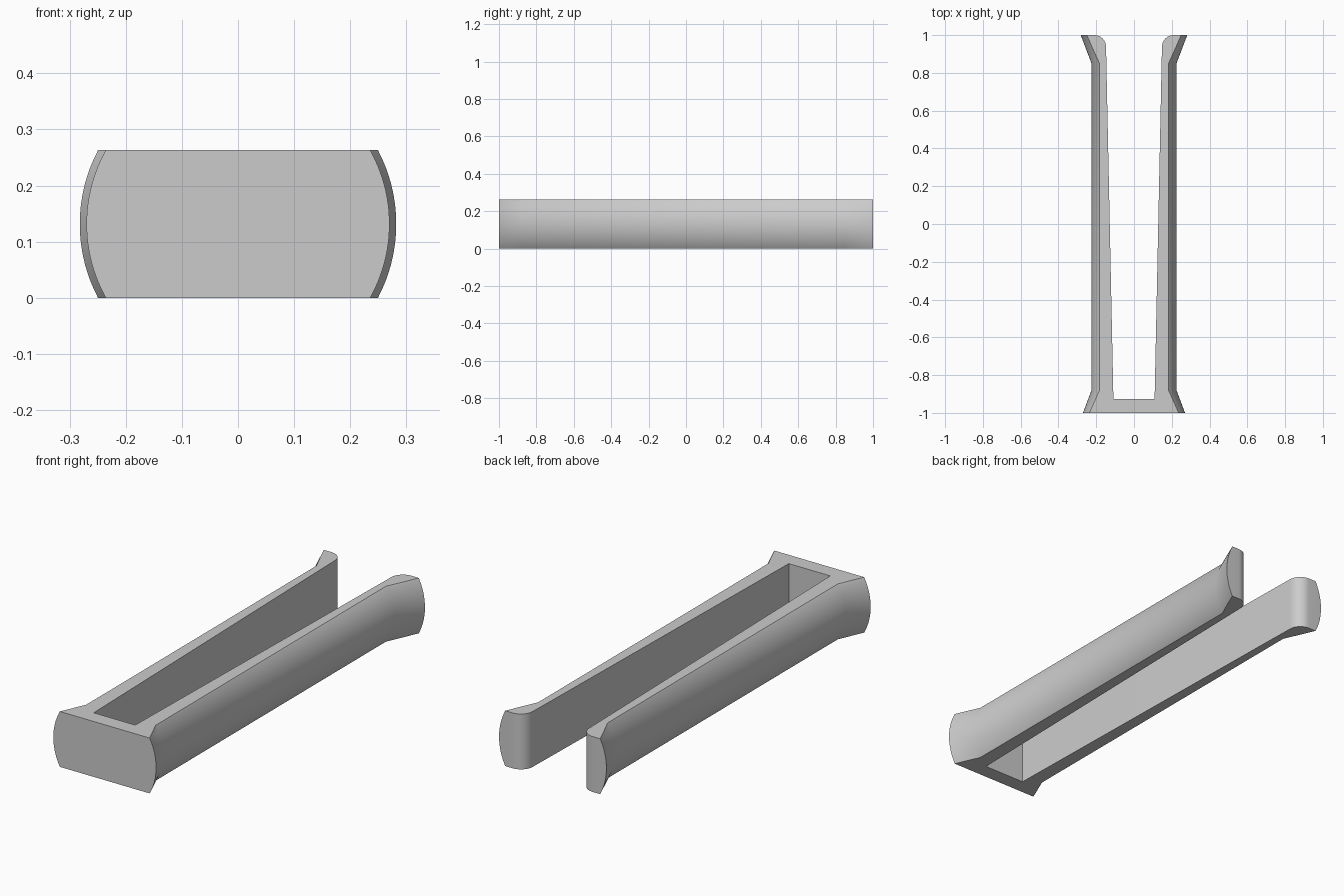
import bpy, bmesh
from math import sin, cos, pi, radians

cube = bpy.data.objects.get("Cube")
if cube:
    bpy.data.objects.remove(cube, do_unlink=True)

HEIGHT = 0.263
MID = HEIGHT / 2
SEGMENTS = 144

grey = bpy.data.materials.new("light grey")
grey.use_nodes = True
colour = (0.6, 0.6, 0.6, 1)
grey.diffuse_color = colour
grey.node_tree.nodes["Principled BSDF"].inputs["Base Color"].default_value = colour


def make_object(name, bm):
    bmesh.ops.recalc_face_normals(bm, faces=bm.faces)
    mesh = bpy.data.meshes.new(name)
    bm.to_mesh(mesh)
    bm.free()
    mesh.materials.append(grey)
    obj = bpy.data.objects.new(name, mesh)
    bpy.context.collection.objects.link(obj)
    return obj


def lathe(name, profile):
    """Revolve (y, radius) points around the long axis."""
    bm = bmesh.new()
    rings = []
    for y, r in profile:
        angles = [2 * pi * i / SEGMENTS for i in range(SEGMENTS)]
        rings.append([bm.verts.new((r * cos(a), y, MID + r * sin(a))) for a in angles])
    for a, b in zip(rings, rings[1:]):
        for i in range(SEGMENTS):
            j = (i + 1) % SEGMENTS
            bm.faces.new((a[i], a[j], b[j], b[i]))
    bm.faces.new(rings[0])
    bm.faces.new(rings[-1])
    return make_object(name, bm)


def prism(name, outline, low, high):
    """Extrude an (x, y) outline between two heights."""
    bm = bmesh.new()
    face = bm.faces.new([bm.verts.new((x, y, low)) for x, y in outline])
    top = bmesh.ops.extrude_face_region(bm, geom=[face])["geom"]
    verts = [v for v in top if isinstance(v, bmesh.types.BMVert)]
    bmesh.ops.translate(bm, verts=verts, vec=(0, 0, high - low))
    return make_object(name, bm)


def cut(target, cutter, operation):
    mod = target.modifiers.new(operation, "BOOLEAN")
    mod.operation = operation
    mod.solver = "EXACT"
    mod.object = cutter
    bpy.context.view_layer.objects.active = target
    bpy.ops.object.modifier_apply(modifier=mod.name)
    bpy.data.objects.remove(cutter, do_unlink=True)


# Round body with flared ends
body = lathe("forked_body", [(-1, 0.27), (-0.88, 0.225), (0.85, 0.225), (1, 0.282)])

# Flat top and bottom
slab = prism("slab_cutter", [(-1, -2), (1, -2), (1, 2), (-1, 2)], 0, HEIGHT)
cut(body, slab, "INTERSECT")

# Tapered slot, open at the back with rounded prong tips
radius = 0.062
half = [(0.109, -0.927)]
for i in range(13):
    a = pi / 2 * i / 12
    half.append((0.148 + radius * (1 - cos(a)), 1 - radius + radius * sin(a)))
half.append((half[-1][0], 1.1))
outline = half + [(-x, y) for x, y in reversed(half)]
cut(body, prism("slot_cutter", outline, -0.2, HEIGHT + 0.2), "DIFFERENCE")

# Smooth curved surfaces, crisp edges
bpy.ops.object.select_all(action="DESELECT")
body.select_set(True)
bpy.context.view_layer.objects.active = body
bpy.ops.object.shade_smooth_by_angle(angle=radians(30))
